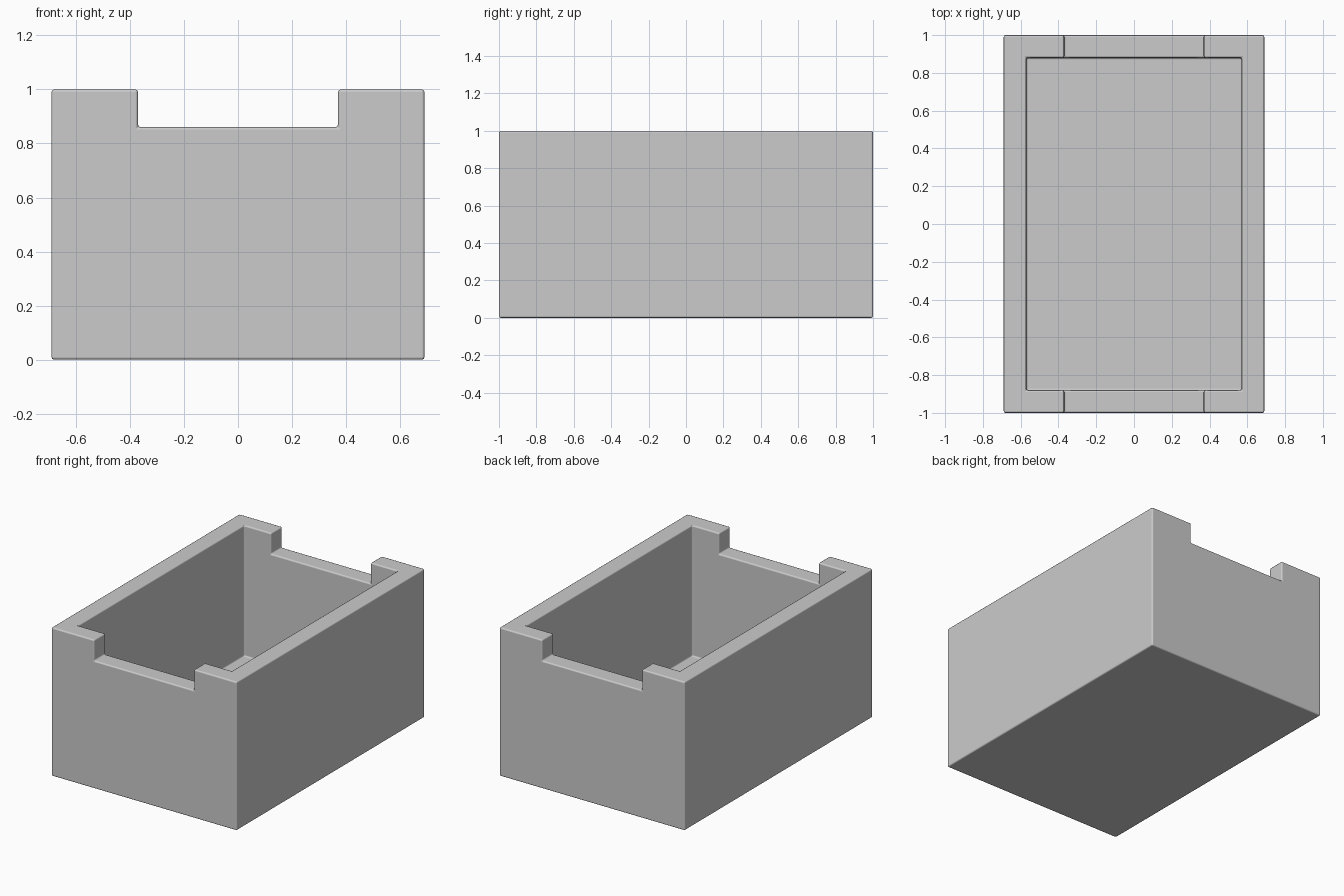
import bpy

default = bpy.data.objects.get("Cube")
if default:
    bpy.data.objects.remove(default, do_unlink=True)

# Overall dimensions
WIDTH, LENGTH, HEIGHT = 1.38, 2.0, 1.0
WALL, FLOOR = 0.12, 0.12
NOTCH_WIDTH, NOTCH_Z = 0.74, 0.86

grey = bpy.data.materials.new("light grey")
grey.use_nodes = True
colour = (0.6, 0.6, 0.6, 1.0)
grey.diffuse_color = colour
grey.node_tree.nodes["Principled BSDF"].inputs["Base Color"].default_value = colour


def block(name, width, length, bottom, top):
    """Box centred on x and y, spanning bottom to top."""
    bpy.ops.mesh.primitive_cube_add(size=1, location=(0, 0, (bottom + top) / 2))
    obj = bpy.context.object
    obj.name = name
    obj.scale = (width, length, top - bottom)
    bpy.ops.object.transform_apply(location=True, rotation=False, scale=True)
    obj.data.materials.append(grey)
    obj.data.polygons.foreach_set("use_smooth", [True] * len(obj.data.polygons))
    return obj


# Solid body of the box
box = block("open_box", WIDTH, LENGTH, 0, HEIGHT)

# Cavity, and one slot through both end walls
cutters = [
    block("cavity_cutter", WIDTH - 2 * WALL, LENGTH - 2 * WALL, FLOOR, HEIGHT + 0.5),
    block("notch_cutter", NOTCH_WIDTH, LENGTH + 0.5, NOTCH_Z, HEIGHT + 0.3),
]
for cutter in cutters:
    cutter.hide_render = True
    cutter.hide_viewport = True
    cut = box.modifiers.new(cutter.name, 'BOOLEAN')
    cut.operation = 'DIFFERENCE'
    cut.solver = 'EXACT'
    cut.object = cutter

# Softened edges
bevel = box.modifiers.new("soft_edges", 'BEVEL')
bevel.width = 0.01
bevel.segments = 2
bevel.limit_method = 'ANGLE'
bevel.harden_normals = True
